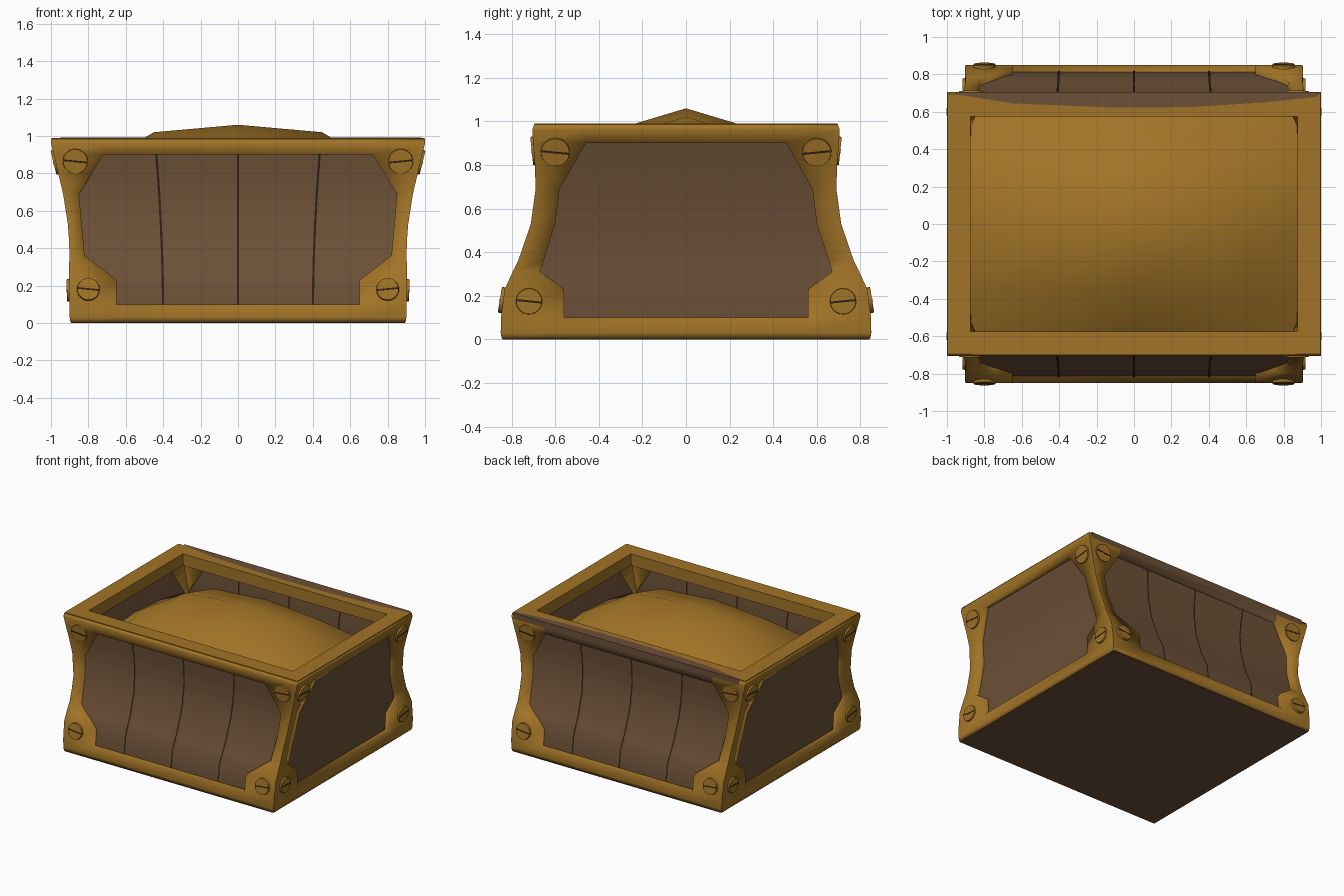
import bpy, bmesh, math
from mathutils import Matrix, Vector

if "Cube" in bpy.data.objects:
    bpy.data.objects.remove(bpy.data.objects["Cube"])


def material(name, rgb):
    m = bpy.data.materials.new(name)
    m.use_nodes = True
    m.diffuse_color = (*rgb, 1)
    m.node_tree.nodes["Principled BSDF"].inputs["Base Color"].default_value = (*rgb, 1)
    return m


GOLD = material("gold", (0.36, 0.175, 0.02))
BROWN = material("brown_wood", (0.15, 0.08, 0.038))
DARK = material("dark_groove", (0.025, 0.016, 0.008))

# Half widths of the body by height, and half widths of the panel openings
PROFILE_X = [(0, .895), (.03, .90), (.24, .905), (.4, .90), (.53, .91), (.69, .935), (.86, .975), (.96, 1), (1, 1)]
PROFILE_Y = [(0, .845), (.03, .85), (.15, .848), (.24, .83), (.36, .77), (.53, .712),
             (.69, .69), (.86, .695), (.92, .705), (.97, .705), (1, .69)]
OPEN_LONG = [(.1, .65), (.23, .65), (.36, .82), (.69, .85), (.9, .72)]
OPEN_SHORT = [(.1, .56), (.23, .56), (.31, .67), (.53, .60), (.69, .58), (.9, .46)]
LEVELS = [.004, .03, .1, .23, .31, .36, .44, .53, .61, .69, .8, .9, .96, .985]


def lerp(points, z):
    if z <= points[0][0]:
        return points[0][1]
    for (a, p), (b, q) in zip(points, points[1:]):
        if z <= b:
            return p + (q - p) * (z - a) / (b - a)
    return points[-1][1]


def on_side(side, u, z, inset=0):
    """Point on a wall: 0 front, 1 left, 2 back, 3 right; u runs along the wall."""
    x, y = lerp(PROFILE_X, z) - inset, lerp(PROFILE_Y, z) - inset
    return Vector([(u, -y, z), (x, u, z), (-u, y, z), (-x, -u, z)][side])


def half_width(side, z):
    return lerp(PROFILE_Y if side % 2 else PROFILE_X, z)


def finish(name, bm, mats, smooth=True):
    bmesh.ops.remove_doubles(bm, verts=bm.verts, dist=0.0005)
    mesh = bpy.data.meshes.new(name)
    bm.to_mesh(mesh)
    bm.free()
    for m in mats:
        mesh.materials.append(m)
    ob = bpy.data.objects.new(name, mesh)
    bpy.context.collection.objects.link(ob)
    if smooth:
        bpy.ops.object.select_all(action='DESELECT')
        ob.select_set(True)
        bpy.context.view_layer.objects.active = ob
        bpy.ops.object.shade_smooth_by_angle(angle=math.radians(35))
    return ob


def thicken(ob, thickness):
    mod = ob.modifiers.new("Thickness", 'SOLIDIFY')
    mod.thickness = thickness
    mod.offset = -1
    mod.use_even_offset = True


def quad(bm, points):
    return bm.faces.new([bm.verts.new(p) for p in points])


# Gold frame with a shaped opening on every side; the upper back band is wood
bm = bmesh.new()
for side in range(4):
    opening = OPEN_SHORT if side % 2 else OPEN_LONG
    for lo, hi in zip(LEVELS, LEVELS[1:]):
        cols = []
        for z in (lo, hi):
            h, w = half_width(side, z), lerp(opening, z)
            cols.append([on_side(side, u, z) for u in (-h, -w, w, h)])
        solid = hi <= .1 or lo >= .9
        for i in range(3):
            if i == 1 and not solid:
                continue
            f = quad(bm, (cols[0][i], cols[0][i + 1], cols[1][i + 1], cols[1][i]))
            f.material_index = int(side == 2 and i == 1 and lo >= .9)
frame = finish("frame", bm, [GOLD, BROWN])
thicken(frame, 0.09)

# Curved wooden walls set behind the frame
RECESS = 0.035
bm = bmesh.new()
for side in range(4):
    for lo, hi in zip(LEVELS[1:], LEVELS[2:-1]):
        a, b = half_width(side, lo) - RECESS, half_width(side, hi) - RECESS
        quad(bm, [on_side(side, u, z, RECESS) for u, z in ((-a, lo), (a, lo), (b, hi), (-b, hi))])
walls = finish("wooden_walls", bm, [BROWN])
thicken(walls, 0.03)

# Plank grooves on the long walls, outside and inside
bm = bmesh.new()
for side in (0, 2):
    for inset in (RECESS - .004, RECESS + .036):
        for sign in (-1, 0, 1):
            for lo, hi in zip(LEVELS[2:], LEVELS[3:-2]):
                pts = []
                for z, d in ((lo, -1), (lo, 1), (hi, 1), (hi, -1)):
                    u = sign * (.40 + .045 * z * z) + d * .006
                    pts.append(on_side(side, u, z, inset))
                quad(bm, pts)
finish("plank_grooves", bm, [DARK])

# Wooden floor
bm = bmesh.new()
bmesh.ops.create_cube(bm, size=1, matrix=Matrix.Translation((0, 0, .025)) @ Matrix.Diagonal((1.785, 1.685, .05, 1)))
finish("floor", bm, [BROWN], False)

# Gold rim round the open top
bm = bmesh.new()
ox, oy, ix, iy = .997, .695, .875, .575
rings = [(ox - .04, oy - .04, .9), (ox, oy, .975), (ox, oy, .99), (ix, iy, .99), (ix, iy, .9)]
corners = [(-1, -1), (1, -1), (1, 1), (-1, 1)]
for r, (a, b) in enumerate(zip(rings, rings[1:] + rings[:1])):
    for c, d in zip(corners, corners[1:] + corners[:1]):
        quad(bm, [(s[0] * p[0], s[1] * p[1], p[2]) for p, s in ((a, c), (a, d), (b, d), (b, c))])
finish("top_rim", bm, [GOLD], False)

# Thin strip of wood lying along the back of the rim
bm = bmesh.new()
edge = [(-.95, .693), (-.65, .645), (-.1, .622), (.3, .625), (.7, .65), (.98, .68)]
for (a, p), (b, q) in zip(edge, edge[1:]):
    quad(bm, [(a, p, .993), (b, q, .993), (b, .706, .993), (a, .706, .993)])
    quad(bm, [(a, .706, .993), (b, .706, .993), (b, .706, .95), (a, .706, .95)])
finish("back_edge_strip", bm, [BROWN], False)

# Heaped gold filling
bm = bmesh.new()
ROWS = {0: (1.06, 1.02, .76), .35: (.955, .92, .73), .61: (.75, .73, .68)}
xs, ys = (-.88, -.45, 0, .45, .88), (-.61, -.35, 0, .35, .61)


def heap(i, j):
    return (xs[i], ys[j], ROWS[abs(ys[j])][abs(i - 2)])


for i in range(4):
    for j in range(4):
        quad(bm, [heap(i, j), heap(i + 1, j), heap(i + 1, j + 1), heap(i, j + 1)])
mound = finish("gold_heap", bm, [GOLD])
for p in mound.data.polygons:
    p.use_smooth = True

# Slotted bolts at the corners of every side
heads, slots = bmesh.new(), bmesh.new()
for side in range(4):
    spots = ((.60, .86, .07), (.72, .175, .063)) if side % 2 else ((.87, .865, .07), (.80, .18, .063))
    for u, z, r in spots:
        for sign in (-1, 1):
            pos = on_side(side, sign * u, z)
            along = (on_side(side, 1, z) - on_side(side, 0, z)).normalized()
            up = (on_side(side, 0, z + .05) - on_side(side, 0, z - .05)).normalized()
            out = along.cross(up)
            turn = Matrix((along, up, out)).transposed().to_4x4()
            m = Matrix.Translation(pos) @ turn @ Matrix.Rotation(.1 * sign, 4, 'Z')
            bmesh.ops.create_cone(heads, cap_ends=True, segments=20, radius1=r, radius2=r * .93,
                                  depth=.03, matrix=m @ Matrix.Translation((0, 0, -.003)))
            bmesh.ops.create_cube(slots, size=1, matrix=m @ Matrix.Translation((0, 0, .011))
                                  @ Matrix.Diagonal((r * 1.8, .009, .005, 1)))
finish("bolt_heads", heads, [GOLD])
finish("bolt_slots", slots, [DARK], False)
